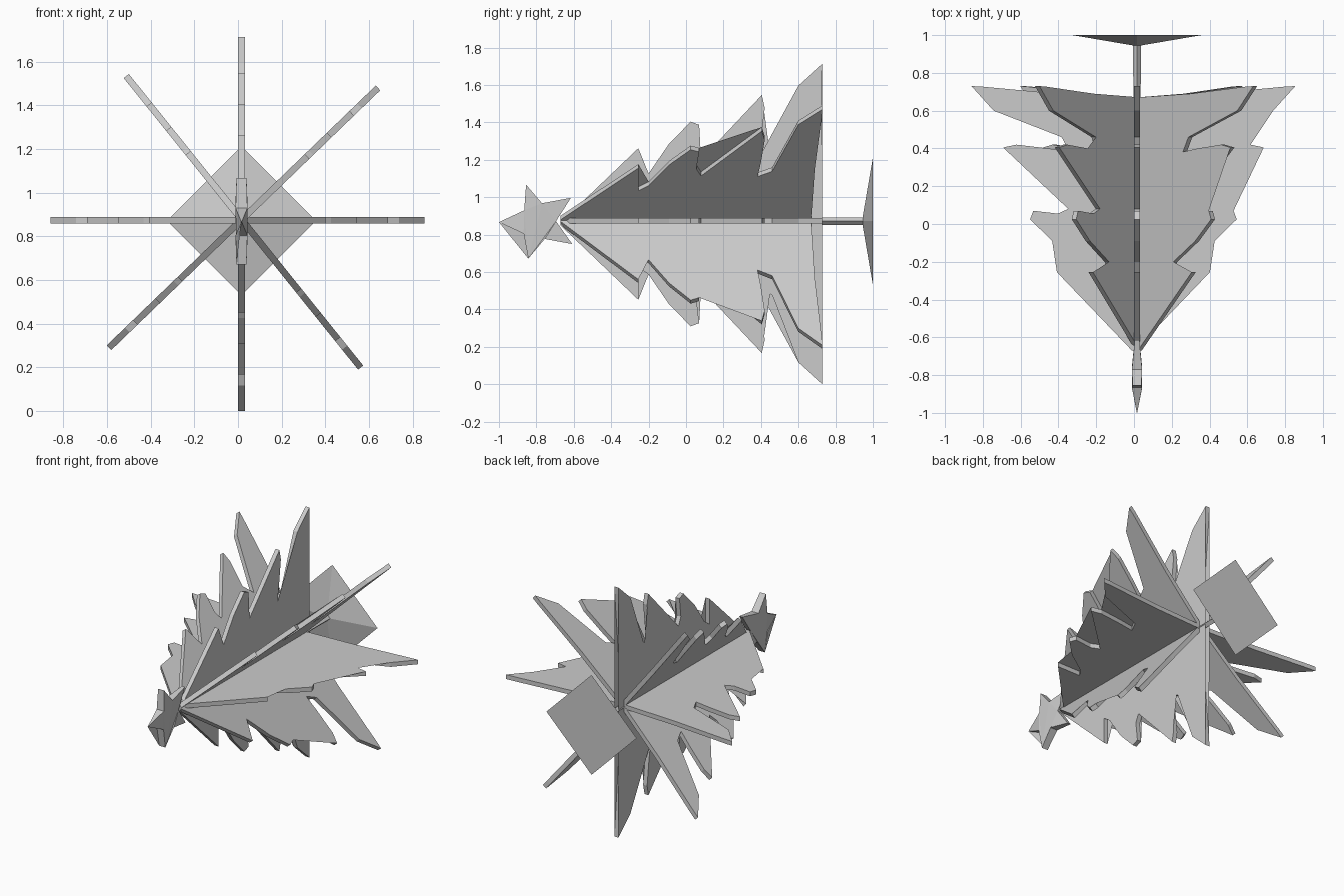
import bpy, bmesh
from math import cos, sin, pi, radians

if "Cube" in bpy.data.objects:
    bpy.data.objects.remove(bpy.data.objects["Cube"])

CX, CZ = 0.016, 0.872   # tree axis, running along y


def make_object(name, bm):
    bmesh.ops.recalc_face_normals(bm, faces=bm.faces)
    mesh = bpy.data.meshes.new(name)
    bm.to_mesh(mesh)
    bm.free()
    obj = bpy.data.objects.new(name, mesh)
    bpy.context.collection.objects.link(obj)
    return obj


def slab(name, front, back):
    """Closed solid between two matching outlines."""
    bm = bmesh.new()
    a = [bm.verts.new(p) for p in front]
    b = [bm.verts.new(p) for p in back]
    bm.faces.new(a)
    bm.faces.new(b[::-1])
    n = len(a)
    for i in range(n):
        j = (i + 1) % n
        bm.faces.new((a[i], b[i], b[j], a[j]))
    bmesh.ops.triangulate(bm, faces=[f for f in bm.faces if len(f.verts) > 4])
    return make_object(name, bm)


# Half outline of a branch plate: (distance along y, distance from axis)
half = [(-0.67, 0.008), (-0.255, 0.405), (-0.255, 0.23), (-0.20, 0.27),
        (-0.09, 0.43), (0.025, 0.547), (0.07, 0.53), (0.055, 0.40),
        (0.08, 0.345), (0.405, 0.69), (0.42, 0.62), (0.40, 0.45),
        (0.382, 0.34), (0.46, 0.38), (0.60, 0.74), (0.73, 0.857),
        (0.728, 0.81), (0.69, 0.40)]
outline = half + [(0.67, 0.0)] + [(y, -r) for y, r in reversed(half)]


def plate(name, angle, cx, cz, t=0.015):
    a = radians(angle)

    def side(s):
        return [(cx + r * cos(a) - s * sin(a), y, cz + r * sin(a) + s * cos(a))
                for y, r in outline]
    slab(name, side(t), side(-t))


# Four crossing plates
plate("branch_plate_horizontal", 0, -0.003, 0.875)
plate("branch_plate_vertical", 90, 0.016, 0.857)
plate("branch_plate_diagonal_a", 44, 0.025, 0.885)
plate("branch_plate_diagonal_b", 128.8, 0.025, 0.867)


# Trunk and stand: four-sided cones with corners up, down, left and right
def square_cone(name, y0, r0, y1, r1):
    def ring(y, r):
        return [(CX + r * cos(k * pi / 2), y, CZ + r * sin(k * pi / 2))
                for k in range(4)]
    slab(name, ring(y0, r0), ring(y1, r1))


square_cone("trunk", -0.60, 0.012, 0.96, 0.021)
square_cone("stand", 0.945, 0.02, 1.0, 0.342)

# Star on the tip, thinning out at its front and rear points
star = [(-1.0, 0.867, 0.001), (-0.865, 0.93, 0.027),
        (-0.855, 1.067, 0.023), (-0.77, 0.968, 0.027),
        (-0.615, 0.997, 0.012), (-0.695, 0.872, 0.02),
        (-0.608, 0.75, 0.012), (-0.755, 0.777, 0.027),
        (-0.843, 0.672, 0.023), (-0.868, 0.805, 0.027)]
slab("star", [(CX + t, y, z) for y, z, t in star],
     [(CX - t, y, z) for y, z, t in star])
